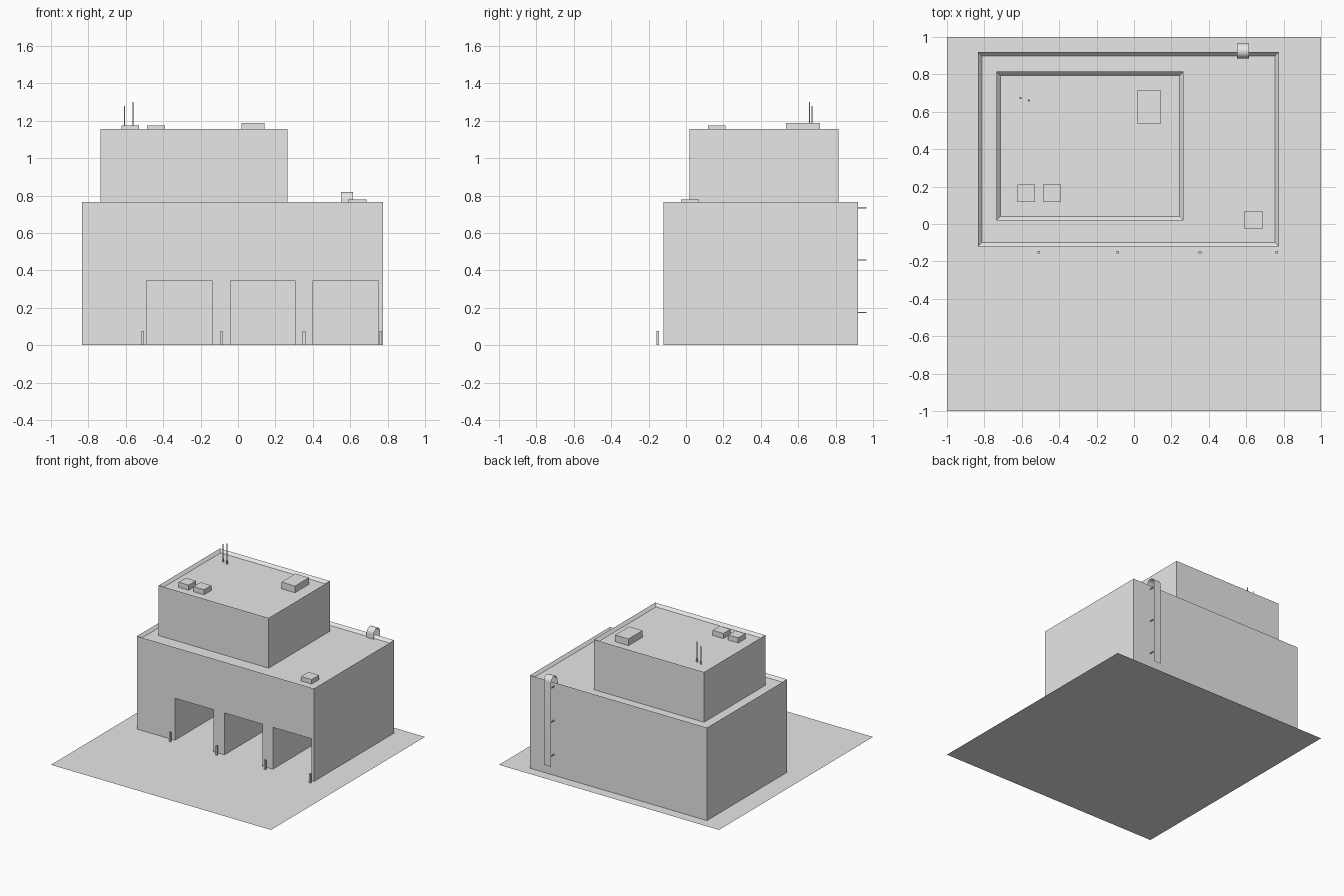
import bpy, bmesh, math
from mathutils import Matrix, Vector

old = bpy.data.objects.get("Cube")
if old:
    bpy.data.objects.remove(old, do_unlink=True)

grey = bpy.data.materials.new("plain_grey")
grey.use_nodes = True
grey.diffuse_color = (0.8, 0.8, 0.8, 1)
grey.node_tree.nodes["Principled BSDF"].inputs["Base Color"].default_value = (0.8, 0.8, 0.8, 1)


def finish(name, bm):
    mesh = bpy.data.meshes.new(name)
    bm.normal_update()
    bm.to_mesh(mesh)
    bm.free()
    mesh.materials.append(grey)
    obj = bpy.data.objects.new(name, mesh)
    bpy.context.collection.objects.link(obj)
    return obj


def add_box(bm, x, y, z):
    lo, hi = Vector((x[0], y[0], z[0])), Vector((x[1], y[1], z[1]))
    m = Matrix.Translation((lo + hi) / 2) @ Matrix.Diagonal((hi - lo).to_4d())
    bmesh.ops.create_cube(bm, size=1, matrix=m)


def box(name, x, y, z):
    bm = bmesh.new()
    add_box(bm, x, y, z)
    return finish(name, bm)


def parapet_block(name, x, y, z, rim=0.03, drop=0.022):
    """Block whose flat roof is sunk behind a low rim."""
    bm = bmesh.new()
    add_box(bm, x, y, z)
    bm.normal_update()
    roof = max(bm.faces, key=lambda f: f.calc_center_median().z)
    bmesh.ops.inset_region(bm, faces=[roof], thickness=rim)
    bmesh.ops.translate(bm, verts=roof.verts, vec=(0, 0, -drop))
    return finish(name, bm)


# Ground slab
bm = bmesh.new()
bmesh.ops.create_grid(bm, x_segments=1, y_segments=1, size=1)
finish("ground_slab", bm)

# Lower hall with three open vehicle bays
hall = parapet_block("lower_hall", (-0.835, 0.775), (-0.12, 0.92), (0.002, 0.765))
bm = bmesh.new()
for x in ((-0.49, -0.14), (-0.04, 0.305), (0.4, 0.75)):
    add_box(bm, x, (-0.3, 0.7), (-0.1, 0.347))
cutter = finish("bay_cutter", bm)
cutter.hide_render = True
cut = hall.modifiers.new("bays", "BOOLEAN")
cut.object, cut.operation, cut.solver = cutter, "DIFFERENCE", "EXACT"
bpy.context.view_layer.update()
graph = bpy.context.evaluated_depsgraph_get()
hall.data = bpy.data.meshes.new_from_object(hall.evaluated_get(graph))
hall.modifiers.clear()
bpy.data.objects.remove(cutter, do_unlink=True)

# Upper storey
parapet_block("upper_storey", (-0.735, 0.265), (0.02, 0.815), (0.74, 1.155))

# Rooftop units
box("large_roof_unit", (0.02, 0.143), (0.535, 0.717), (1.13, 1.188))
box("roof_unit_a", (-0.622, -0.53), (0.117, 0.21), (1.13, 1.175))
box("roof_unit_b", (-0.487, -0.39), (0.117, 0.21), (1.13, 1.175))
box("lower_roof_unit", (0.592, 0.688), (-0.027, 0.07), (0.74, 0.78))

# Bollards between the bays
for i, x in enumerate((-0.509, -0.087, 0.353, 0.763)):
    box(f"bollard_{i + 1}", (x - 0.007, x + 0.007), (-0.158, -0.144), (0, 0.076))

# Antennas with thicker feet
for i, (x, y, top) in enumerate(((-0.607, 0.673, 1.28), (-0.562, 0.66, 1.3))):
    bm = bmesh.new()
    for radius, end in ((0.006, 1.165), (0.0025, top)):
        bmesh.ops.create_cone(bm, cap_ends=True, segments=8, radius1=radius, radius2=radius,
                              depth=end - 1.13,
                              matrix=Matrix.Translation((x, y, (end + 1.13) / 2)))
    finish(f"antenna_{i + 1}", bm)

# Ladder strip that hooks over the rear parapet
path = [(0.965, 0.09)]
for k in range(13):
    a = math.pi * k / 12
    path.append((0.925 + 0.04 * math.cos(a), 0.78 + 0.04 * math.sin(a)))
path.append((0.885, 0.743))
bm = bmesh.new()
rows = [[bm.verts.new((x, y, z)) for x in (0.55, 0.615)] for y, z in path]
for a, b in zip(rows, rows[1:]):
    bm.faces.new((a[0], b[0], b[1], a[1]))
bmesh.ops.recalc_face_normals(bm, faces=bm.faces)
bm.normal_update()
if bm.faces[:][0].normal.y < 0:
    bmesh.ops.reverse_faces(bm, faces=bm.faces)
ladder = finish("ladder_strip", bm)
for p in ladder.data.polygons:
    p.use_smooth = True

# Wall brackets holding the ladder
bm = bmesh.new()
for z in (0.175, 0.455, 0.735):
    for x in (0.553, 0.612):
        add_box(bm, (x - 0.003, x + 0.003), (0.915, 0.965), (z - 0.003, z + 0.003))
finish("ladder_brackets", bm)
